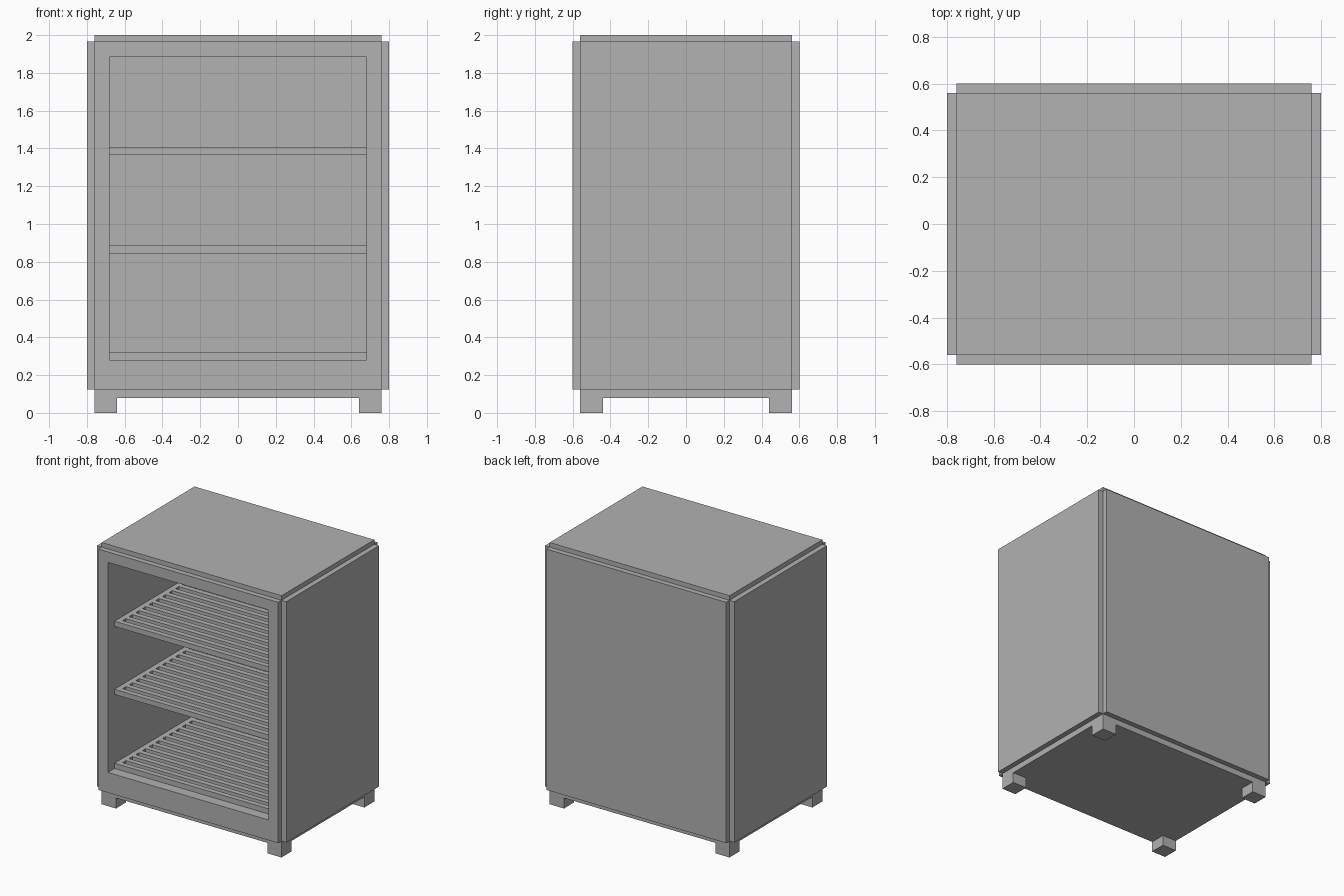
import bpy
import bmesh
from mathutils import Matrix, Vector

if "Cube" in bpy.data.objects:
    bpy.data.objects.remove(bpy.data.objects["Cube"])

grey = bpy.data.materials.new("Plain grey")
grey.use_nodes = True
grey.diffuse_color = (0.445, 0.445, 0.445, 1)
grey.node_tree.nodes["Principled BSDF"].inputs["Base Color"].default_value = grey.diffuse_color


def boxes(name, spans):
    """One object made of boxes, each given as (low corner, high corner)."""
    bm = bmesh.new()
    for low, high in spans:
        low, high = Vector(low), Vector(high)
        place = Matrix.Translation((low + high) / 2) @ Matrix.Diagonal((*(high - low), 1))
        bmesh.ops.create_cube(bm, size=1, matrix=place)
    mesh = bpy.data.meshes.new(name)
    bm.to_mesh(mesh)
    bm.free()
    mesh.materials.append(grey)
    obj = bpy.data.objects.new(name, mesh)
    bpy.context.collection.objects.link(obj)
    return obj


def cut(obj, cutter):
    mod = obj.modifiers.new("opening", "BOOLEAN")
    mod.operation = "DIFFERENCE"
    mod.solver = "EXACT"
    mod.object = cutter
    bpy.context.view_layer.objects.active = obj
    bpy.ops.object.modifier_apply(modifier=mod.name)


# Overall sizes
W, D = 0.76, 0.56            # half width and half depth of the carcass
PANEL = 0.04                 # thickness of the outer panels
BASE, TOP = 0.08, 2.0
LOW, HIGH = 0.125, 1.965     # panel bottom and top
INNER, BACK = 0.68, 0.48     # inside half width and back wall
FLOOR, CEILING = 0.28, 1.885

# Carcass and front frame share one opening
carcass = boxes("carcass", [((-W, -D, BASE), (W, D, TOP))])
front = boxes("front_frame", [((-W, -D - PANEL, LOW), (W, -D, HIGH))])
cutter = boxes("opening_cutter", [((-INNER, -1, FLOOR), (INNER, BACK, CEILING))])
cutter.hide_render = True
cut(carcass, cutter)
cut(front, cutter)
bpy.data.objects.remove(cutter)

# Back and side panels
boxes("back_panel", [((-W, D, LOW), (W, D + PANEL, HIGH))])
boxes("left_panel", [((W, -D, LOW), (W + PANEL, D, HIGH))])
boxes("right_panel", [((-W - PANEL, -D, LOW), (-W, D, HIGH))])

# Slatted shelves: two side rails with evenly spaced slats between
BAR, SHELF_FRONT, SLATS = 0.04, -0.52, 13
rail = INNER - BAR
for name, z in (("lower", FLOOR), ("middle", 0.845), ("upper", 1.365)):
    spans = [((-INNER, SHELF_FRONT, z), (-rail, BACK, z + BAR)),
             ((rail, SHELF_FRONT, z), (INNER, BACK, z + BAR))]
    for i in range(SLATS):
        y = SHELF_FRONT + 2 * BAR * i
        spans.append(((-rail, y, z), (rail, y + BAR, z + BAR)))
    boxes(name + "_shelf", spans)

# Feet under the four corners
FOOT = 0.12
for y, depth in ((-D, "front"), (D - FOOT, "back")):
    for x, side in ((-W, "right"), (W - FOOT, "left")):
        boxes(f"{depth}_{side}_foot", [((x, y, 0), (x + FOOT, y + FOOT, BASE))])
